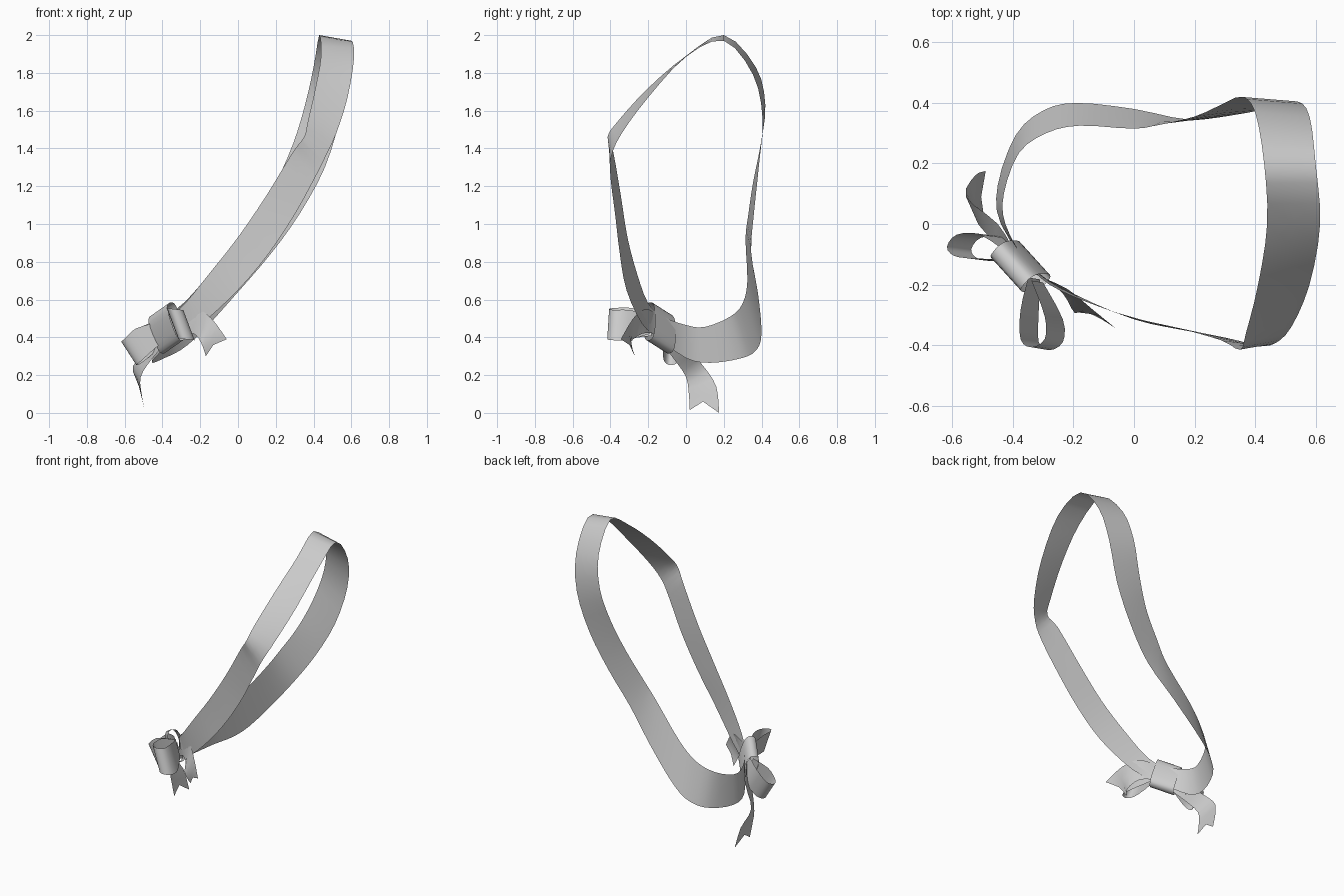
import bpy, bmesh, math
from mathutils import Vector as V

if "Cube" in bpy.data.objects:
    bpy.data.objects.remove(bpy.data.objects["Cube"])


def spline(a, b, c, d, t):
    return 0.5 * (2 * b + (c - a) * t + (2 * a - 5 * b + 4 * c - d) * t * t
                  + (3 * b - a - 3 * c + d) * t ** 3)


def ribbon(name, rows, closed=False, steps=3):
    """Sheet through rows of points; each row runs across the ribbon."""
    rows = [[V(p) for p in r] for r in rows]
    rows = [[r[0], (r[0] + r[1]) / 2, r[1]] if len(r) == 2 else r for r in rows]
    n = len(rows)
    pick = (lambda i: rows[i % n]) if closed else (lambda i: rows[max(0, min(n - 1, i))])
    fine = []
    for i in range(n if closed else n - 1):
        for s in range(steps):
            fine.append([spline(*q, s / steps) for q in
                         zip(pick(i - 1), pick(i), pick(i + 1), pick(i + 2))])
    if not closed:
        fine.append(rows[-1])
    bm = bmesh.new()
    grid = [[bm.verts.new(p) for p in r] for r in fine]
    pairs = list(zip(grid, grid[1:])) + ([(grid[-1], grid[0])] if closed else [])
    for r, q in pairs:
        for j in range(len(r) - 1):
            bm.faces.new((r[j], r[j + 1], q[j + 1], q[j]))
    bmesh.ops.recalc_face_normals(bm, faces=bm.faces)
    me = bpy.data.meshes.new(name)
    bm.to_mesh(me)
    bm.free()
    me.shade_smooth()
    ob = bpy.data.objects.new(name, me)
    bpy.context.collection.objects.link(ob)
    return ob


def loop(name, path, half):
    """Bow loop: a centre path widened by a half-width vector, pinched at the knot."""
    half, last = V(half), len(path) - 1
    rows = []
    for i, p in enumerate(path):
        k = 0.65 if i in (0, last) else 1.0
        rows.append((V(p) - half * k, V(p) + half * k))
    return ribbon(name, rows)


# Sash: pairs of upper edge and lower edge points, from the shoulder down the front and round the back
ribbon("sash", [
    ((.43, .2, 2.0), (.60, .2, 1.97)),
    ((.44, 0, 1.89), (.615, 0, 1.885)),
    ((.41, -.2, 1.72), (.58, -.2, 1.67)),
    ((.37, -.36, 1.545), (.52, -.34, 1.48)),
    ((.35, -.415, 1.46), (.465, -.395, 1.36)),
    ((.29, -.385, 1.38), (.41, -.40, 1.25)),
    ((.15, -.345, 1.15), (.30, -.375, 1.05)),
    ((0, -.31, .93), (.16, -.35, .84)),
    ((-.15, -.26, .74), (0, -.315, .65)),
    ((-.28, -.20, .58), (-.19, -.235, .475)),
    ((-.36, -.12, .51), (-.33, -.15, .40)),
    ((-.425, 0, .465), (-.44, 0, .29)),
    ((-.43, .1, .455), (-.45, .13, .265)),
    ((-.38, .235, .51), (-.39, .295, .29)),
    ((-.29, .30, .58), (-.30, .375, .335)),
    ((-.18, .325, .70), (-.19, .40, .43)),
    ((0, .315, .92), (0, .38, .64)),
    ((.09, .33, 1.05), (.18, .345, .85)),
    ((.2, .355, 1.22), (.33, .36, 1.06)),
    ((.29, .395, 1.42), (.46, .385, 1.30)),
    ((.355, .42, 1.63), (.54, .405, 1.56)),
    ((.40, .37, 1.83), (.58, .355, 1.79)),
], closed=True)

# Knot: flattened tube wrapped round the sash
axis = V((.10, -.11, .07))
tall = V((.035, 0, -.10))
out = axis.cross(tall).normalized() * .042
mid = V((-.375, -.14, .45))
knot = []
for i in range(20):
    a = 2 * math.pi * i / 20
    c, s = math.cos(a), math.sin(a)
    c = math.copysign(abs(c) ** .7, c)
    s = math.copysign(abs(s) ** .7, s)
    p = mid + tall * c + out * s
    knot.append((p - axis / 2, p + axis / 2))
ribbon("bow_knot", knot, closed=True, steps=1)

# Bow loops
loop("bow_loop_left", [
    (-.40, -.12, .44), (-.50, -.118, .385), (-.555, -.11, .335), (-.578, -.08, .315),
    (-.545, -.04, .33), (-.47, -.04, .395), (-.39, -.10, .45)], (.04, -.005, -.062))
loop("bow_loop_right", [
    (-.33, -.18, .46), (-.345, -.29, .475), (-.345, -.385, .475), (-.31, -.412, .47),
    (-.265, -.385, .465), (-.265, -.31, .465), (-.32, -.19, .47)], (.03, -.005, -.08))

# Bow tails: notched ends
ribbon("bow_tail_right", [
    ((-.33, -.165, .53), (-.31, -.165, .42)),
    ((-.22, -.215, .55), (-.235, -.23, .42)),
    ((-.14, -.28, .50), (-.195, -.295, .37)),
    ((-.06, -.345, .39), (-.13, -.30, .36), (-.17, -.27, .30))])
ribbon("bow_tail_left", [
    ((-.38, -.13, .37), (-.39, -.10, .46)),
    ((-.46, -.06, .28), (-.45, 0, .35)),
    ((-.515, 0, .19), (-.555, .09, .25)),
    ((-.51, .015, .10), (-.525, .16, .14)),
    ((-.495, .02, .015), (-.505, .09, .06), (-.49, .175, 0))])
